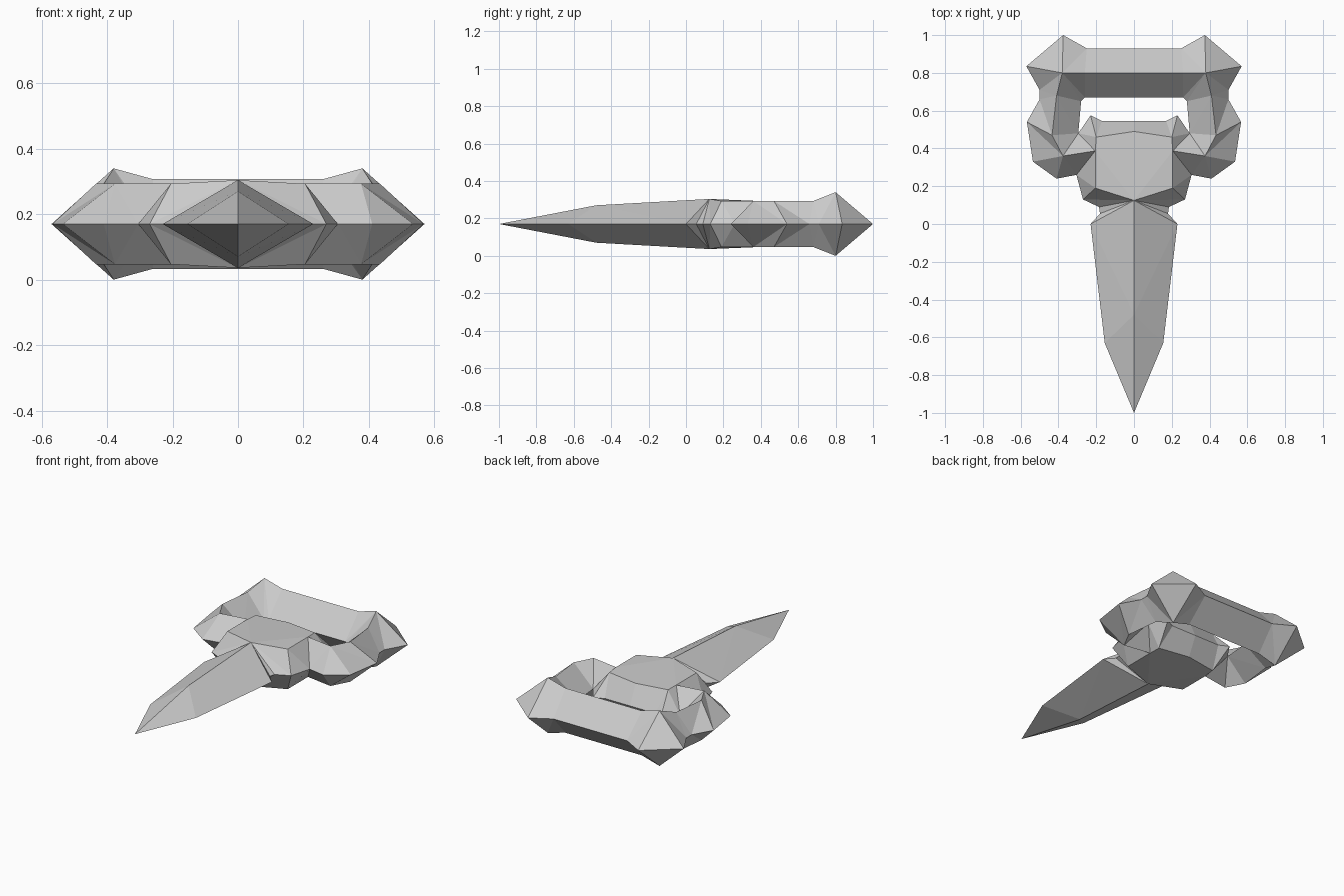
import bpy, bmesh

if "Cube" in bpy.data.objects:
    bpy.data.objects.remove(bpy.data.objects["Cube"])

MID = 0.17  # height of the symmetry plane

# Quarter model: outline points (lower case, on the mid plane) and ridge points (upper case)
OUTLINE = {
    'a': (0, -1), 'b': (.155, -.63), 'c': (.23, 0), 'd': (.18, .055), 'e': (.185, .09),
    'f': (.27, .13), 'g': (.305, .26), 'h': (.41, .24), 'i': (.535, .33), 'j': (.567, .54),
    'k': (.50, .66), 'l': (.50, .71), 'm': (.57, .835), 'n': (.375, 1), 'o': (.25, .93),
    'p': (0, .93), 'q': (0, .67), 'r': (.26, .67), 's': (.28, .65), 'x': (.295, .48),
    'w': (.23, .575), 'u': (.17, .545), 'v': (0, .545)}
RIDGE = {
    'B': (0, -.48, .1), 'C': (0, .125, .134), 'E': (.205, .19, .123), 'F': (.205, .387, .123),
    'G': (.2, .46, .12), 'H': (0, .49, .118), 'I': (.376, .36, .123), 'J': (.434, .47, .123),
    'K': (.41, .68, .123), 'L': (.38, .8, .17), 'M': (.26, .8, .137), 'N': (0, .8, .137)}
POINTS = {k: (x, y, 0) for k, (x, y) in OUTLINE.items()} | RIDGE

steel = bpy.data.materials.new("plain grey")
steel.diffuse_color = (0.6, 0.6, 0.6, 1)
steel.use_nodes = True
steel.node_tree.nodes["Principled BSDF"].inputs["Base Color"].default_value = steel.diffuse_color


def part(name, faces):
    """Build quarter facets facing up, then mirror them across x and z."""
    bm = bmesh.new()
    verts = {}
    for word in faces.split():
        for ch in word:
            if ch not in verts:
                verts[ch] = bm.verts.new(POINTS[ch])
        face = bm.faces.new([verts[ch] for ch in word])
        face.normal_update()
        if face.normal.z < 0:
            face.normal_flip()
    mesh = bpy.data.meshes.new(name)
    bm.to_mesh(mesh)
    bm.free()
    mesh.materials.append(steel)
    obj = bpy.data.objects.new(name, mesh)
    obj.location.z = MID
    bpy.context.collection.objects.link(obj)
    mirror = obj.modifiers.new("mirror", 'MIRROR')
    mirror.use_axis = (True, False, True)


# Tapered blade with centre ridge
part("blade", "abB bcB cCB cdC deC")
# Faceted guard block behind the blade
part("guard", "efC fEC fgE gFE CEF CFGH FxG xwG wuG uvHG")
# Side arms that curve back from the guard
part("side_arms", "ghI gIF hiI ijI jJI jkJ kKJ klK lmL lLK sKL sxK xJK xIJ xFI")
# Cross grip with flared pommel corners
part("grip", "mnL noL oML opNM NqrM MrL rsL")
